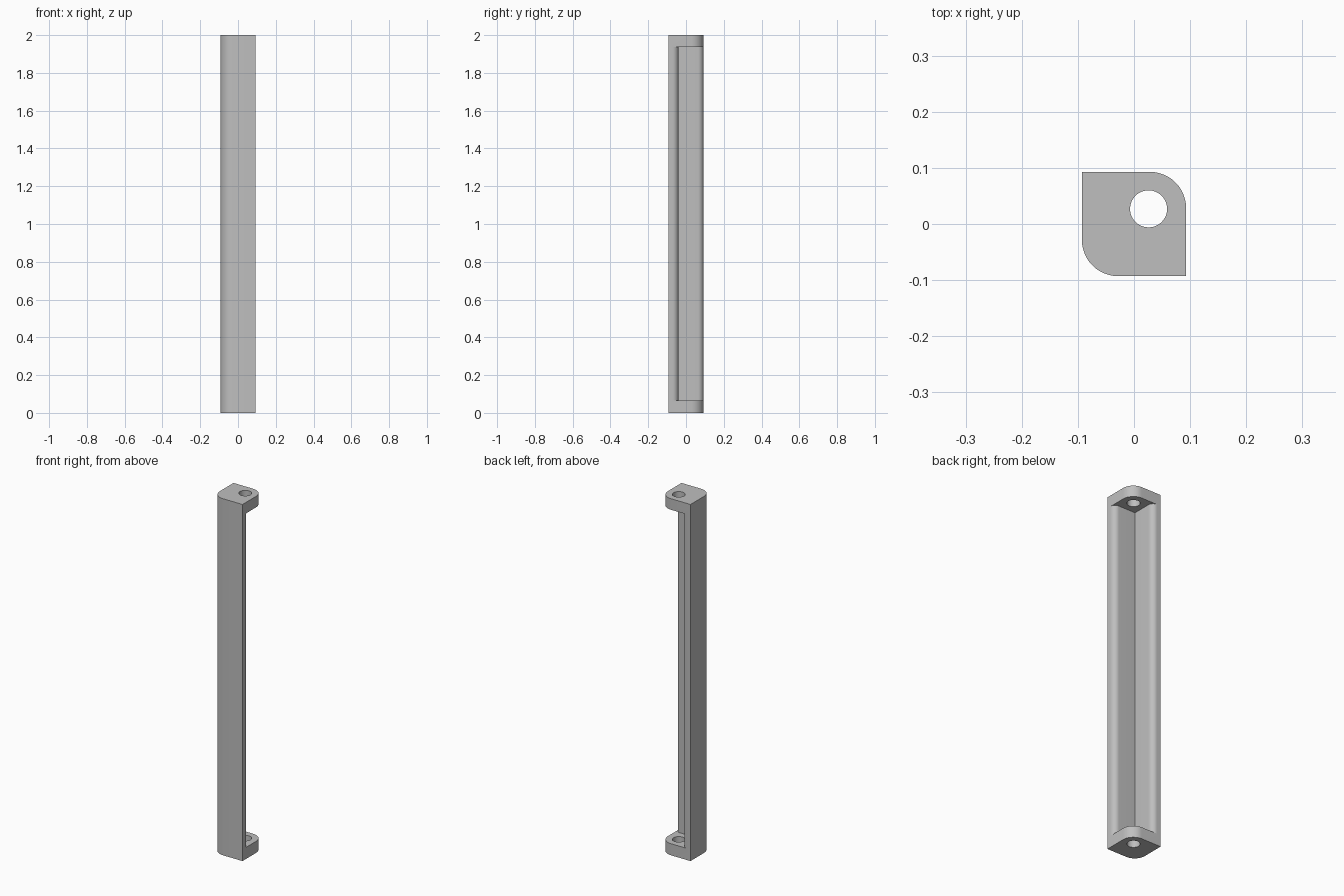
import bpy
import bmesh
from math import sin, cos, radians

if "Cube" in bpy.data.objects:
    bpy.data.objects.remove(bpy.data.objects["Cube"])

HALF = 0.093        # half width of the square section
ROUND = 0.065       # outer corner radius
INNER = -0.04       # inner faces of the two walls
LIP = 0.03          # rounding on the free edges of the walls
LOW, HIGH = 0.065, 1.938   # ends of the recess
HOLE, HOLE_R = (0.026, 0.027), 0.033

grey = bpy.data.materials.new("plain grey")
grey.use_nodes = True
colour = (0.52, 0.52, 0.52, 1)
grey.diffuse_color = colour
grey.node_tree.nodes["Principled BSDF"].inputs["Base Color"].default_value = colour


def arc(cx, cy, r, start, end, steps=12):
    angles = [radians(start + (end - start) * i / steps) for i in range(steps + 1)]
    return [(cx + r * cos(a), cy + r * sin(a)) for a in angles]


def prism(name, outline, z0, z1):
    bm = bmesh.new()
    base = bm.faces.new([bm.verts.new((x, y, z0)) for x, y in outline])
    top = bmesh.ops.extrude_face_region(bm, geom=[base])["geom"]
    verts = [v for v in top if isinstance(v, bmesh.types.BMVert)]
    bmesh.ops.translate(bm, verts=verts, vec=(0, 0, z1 - z0))
    bmesh.ops.recalc_face_normals(bm, faces=bm.faces)
    mesh = bpy.data.meshes.new(name)
    bm.to_mesh(mesh)
    bm.free()
    mesh.materials.append(grey)
    obj = bpy.data.objects.new(name, mesh)
    bpy.context.collection.objects.link(obj)
    return obj


# Handle body: square bar with two opposite rounded corners
c = HALF - ROUND
bar = prism("handle_bar",
            [(HALF, -HALF)] + arc(c, c, ROUND, 0, 90)
            + [(-HALF, HALF)] + arc(-c, -c, ROUND, 180, 270), 0, 2)

# Recess cutter: leaves an L-shaped channel with rounded free edges
lip_in, lip_out = INNER - LIP, HALF - LIP
far = HALF + 0.1
recess = prism("recess_cutter",
               [(INNER, INNER)] + arc(lip_out, lip_in, LIP, 90, 0)
               + [(far, lip_in), (far, far), (lip_in, far)]
               + arc(lip_in, lip_out, LIP, 90, 0), LOW, HIGH)

# Screw hole through both end lugs
hole = prism("hole_cutter", arc(*HOLE, HOLE_R, 0, 352.5, 47), -0.1, 2.1)

bpy.ops.object.select_all(action="DESELECT")
bar.select_set(True)
bpy.context.view_layer.objects.active = bar
for cutter in (recess, hole):
    cutter.hide_render = True
    mod = bar.modifiers.new(cutter.name, "BOOLEAN")
    mod.operation = "DIFFERENCE"
    mod.solver = "EXACT"
    mod.object = cutter
    bpy.ops.object.modifier_apply(modifier=mod.name)
    bpy.data.objects.remove(cutter)

bpy.ops.object.shade_smooth_by_angle(angle=radians(30))
